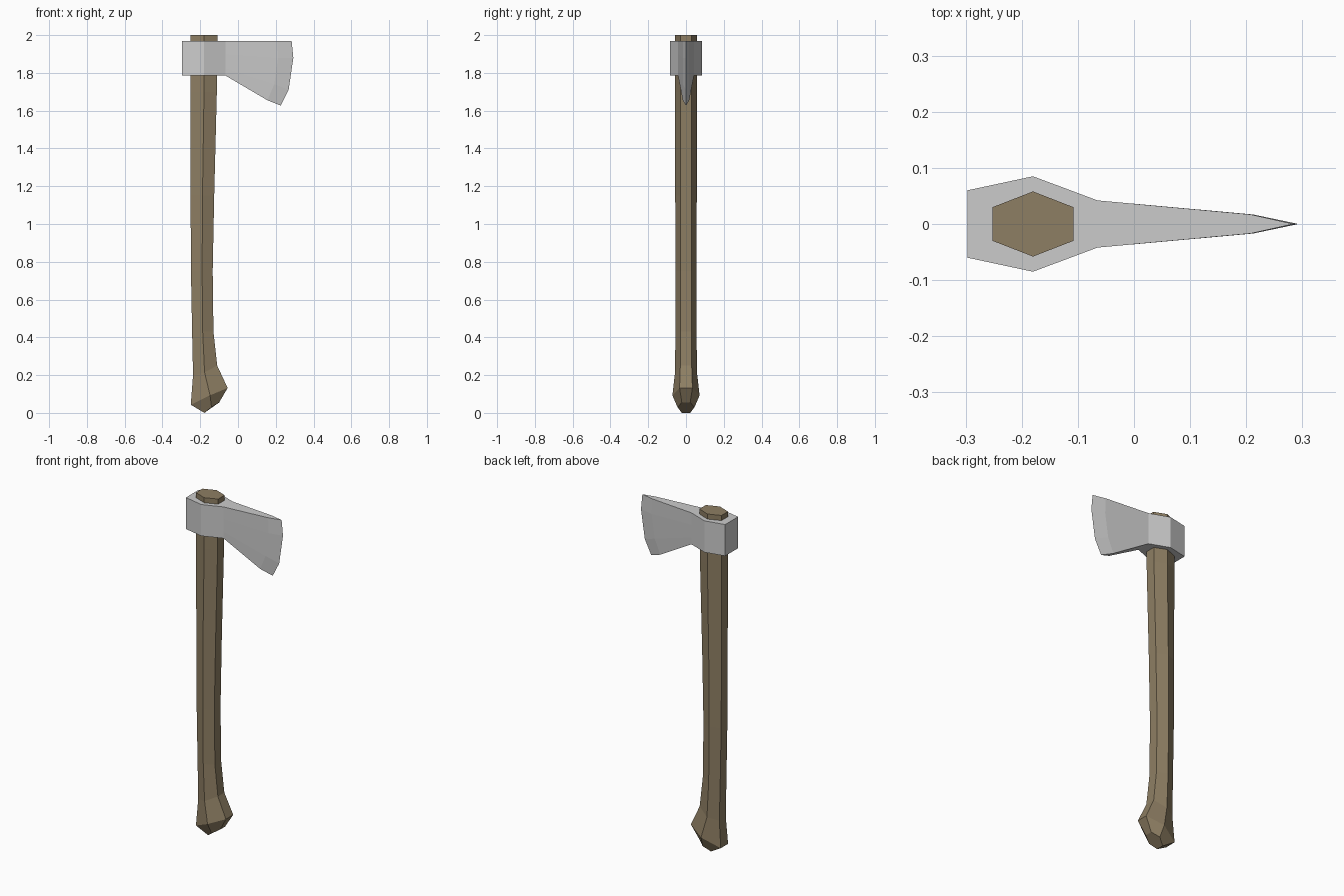
import bpy, bmesh

if "Cube" in bpy.data.objects:
    bpy.data.objects.remove(bpy.data.objects["Cube"])


def loft(name, rings, cap_end=True):
    """Skin a list of equal-length closed rings into one flat-shaded object."""
    bm = bmesh.new()
    loops = [[bm.verts.new(p) for p in ring] for ring in rings]
    n = len(loops[0])
    for a, b in zip(loops, loops[1:]):
        for i in range(n):
            j = (i + 1) % n
            bm.faces.new((a[i], a[j], b[j], b[i]))
    bm.faces.new(loops[0])
    if cap_end:
        bm.faces.new(loops[-1])
    bmesh.ops.remove_doubles(bm, verts=bm.verts, dist=1e-4)
    bmesh.ops.recalc_face_normals(bm, faces=bm.faces)
    mesh = bpy.data.meshes.new(name)
    bm.to_mesh(mesh)
    bm.free()
    obj = bpy.data.objects.new(name, mesh)
    bpy.context.collection.objects.link(obj)
    return obj


def hex_ring(left, mid, right, y_flat, y_mid):
    """Six-sided section from three (x, z) points and two half widths."""
    side = [(left, y_flat), (mid, y_mid), (right, y_flat)]
    return ([(p[0], -y, p[1]) for p, y in side] +
            [(p[0], y, p[1]) for p, y in reversed(side)])


# Handle: hexagonal shaft with a slanted, flared knob at the foot
handle = loft("handle", [
    hex_ring((-0.178, 0.0), (-0.14, 0.03), (-0.10, 0.055), 0.022, 0.045),
    hex_ring((-0.25, 0.043), (-0.148, 0.093), (-0.055, 0.132), 0.034, 0.072),
    hex_ring((-0.238, 0.20), (-0.177, 0.215), (-0.11, 0.25), 0.030, 0.058),
    hex_ring((-0.243, 0.43), (-0.187, 0.43), (-0.13, 0.43), 0.029, 0.056),
    hex_ring((-0.249, 0.75), (-0.19, 0.75), (-0.134, 0.75), 0.029, 0.056),
    hex_ring((-0.251, 1.15), (-0.188, 1.15), (-0.126, 1.15), 0.029, 0.057),
    hex_ring((-0.252, 1.70), (-0.18, 1.70), (-0.112, 1.70), 0.030, 0.058),
    hex_ring((-0.252, 2.0), (-0.18, 2.0), (-0.108, 2.0), 0.030, 0.058),
])
wood = bpy.data.materials.new("wood")
wood.diffuse_color = (0.27, 0.21, 0.125, 1)
wood.use_nodes = True
wood.node_tree.nodes["Principled BSDF"].inputs["Base Color"].default_value = wood.diffuse_color
handle.data.materials.append(wood)


def head_ring(points, y):
    """Section of the head: a column of (x, z) points mirrored across y = 0."""
    return ([(x, -y, z) for x, z in points] +
            [(x, y, z) for x, z in reversed(points)])


# Axe head: straight eye block, then cheeks flaring to the bevel
rows = (1.785, 1.825, 1.90, 1.97)
bevel = [(0.156, 1.655), (0.192, 1.74), (0.212, 1.88), (0.208, 1.97)]
edge = [(0.226, 1.627), (0.268, 1.71), (0.293, 1.88), (0.284, 1.97)]
sections = [head_ring([(x, z) for z in rows], y)
            for x, y in ((-0.297, 0.06), (-0.18, 0.085), (-0.065, 0.042))]
sections.append(head_ring(bevel, 0.017))


def add_cutting_edge(obj):
    """Close the bevel onto a sharp edge lying on y = 0."""
    bm = bmesh.new()
    bm.from_mesh(obj.data)
    bm.verts.ensure_lookup_table()
    tip = [bm.verts.new((x, 0, z)) for x, z in edge]
    find = lambda x, y, z: min(
        bm.verts, key=lambda v: (v.co.x - x)**2 + (v.co.y - y)**2 + (v.co.z - z)**2)
    sides = [[find(x, s * 0.017, z) for x, z in bevel] for s in (-1, 1)]
    for col in sides:
        for i in range(len(edge) - 1):
            bm.faces.new((col[i], tip[i], tip[i + 1], col[i + 1]))
    for i in (0, -1):
        bm.faces.new((sides[0][i], sides[1][i], tip[i]))
    bmesh.ops.recalc_face_normals(bm, faces=bm.faces)
    bm.to_mesh(obj.data)
    bm.free()


axe_head = loft("axe_head", sections, cap_end=False)
add_cutting_edge(axe_head)
